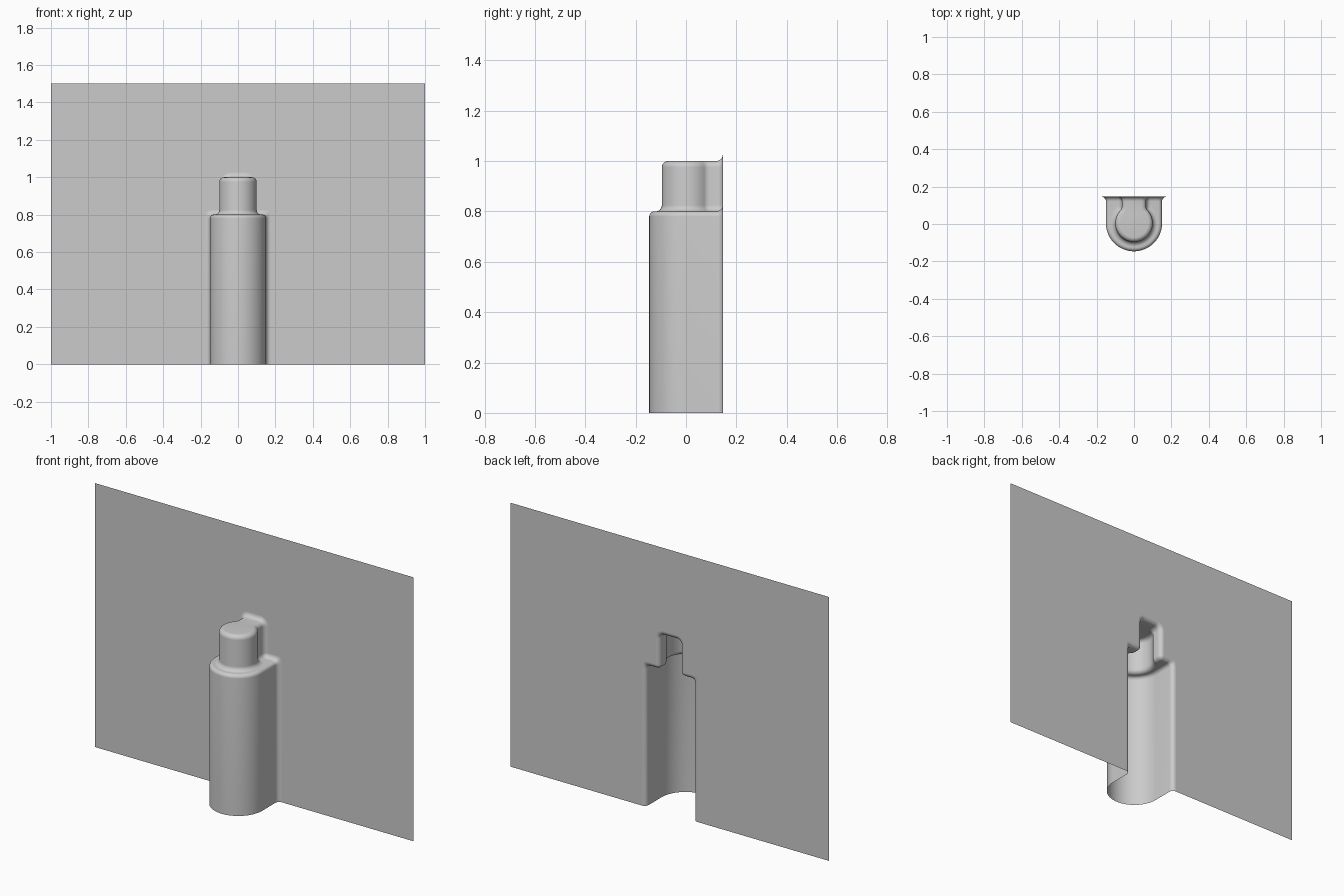
import bpy, bmesh
from math import sin, cos, pi, sqrt, atan2, radians

cube = bpy.data.objects.get("Cube")
if cube:
    bpy.data.objects.remove(cube)

WALL_Y, AXIS_Y = 0.146, 0.004     # wall plane and post axis
WALL_H, SHOULDER_Z, TOP_Z = 1.5, 0.8, 1.0
R_LOW, R_TOP, NECK = 0.15, 0.10, 0.065
FILLET = 0.025                    # blend into the wall and shoulder
ROUND_LOW, ROUND_TOP = 0.02, 0.025

grey = bpy.data.materials.new("plain_grey")
grey.use_nodes = True
grey.diffuse_color = (0.6, 0.6, 0.6, 1)
grey.node_tree.nodes["Principled BSDF"].inputs["Base Color"].default_value = (0.6, 0.6, 0.6, 1)


def ring(radius, neck, blend, z, tilt, mitre=False):
    """Horizontal slice: round front, blended neck, flare into the wall."""
    half = []
    cx = neck + blend
    h = sqrt(max((radius + blend) ** 2 - cx ** 2, 0))
    join = atan2(h, cx)
    for i in range(25):
        a = -pi / 2 + (join + pi / 2) * i / 24
        half.append((radius * cos(a), AXIS_Y + radius * sin(a), z))
    for i in range(1, 7):
        a = pi + join * (1 - i / 6)
        half.append((cx + blend * cos(a), AXIS_Y + h + blend * sin(a), z))
    nx, nz = cos(tilt), sin(tilt)
    stretch = 1 / max(nx, nz) if mitre else 1
    for i in range(9):
        a = pi / 2 * i / 8
        push = FILLET * (1 - cos(a)) * stretch
        half.append((neck + nx * push, WALL_Y - FILLET + FILLET * sin(a), z + nz * push))
    return [(-x, y, zz) for x, y, zz in reversed(half[1:])] + half


def low(inset, z, tilt):
    return ring(R_LOW - inset, R_LOW - inset, FILLET, z, tilt, True)


def high(inset, z, tilt):
    return ring(R_TOP - inset, NECK - inset, 0.03 + inset, z, tilt)


def finish(name, bm):
    bmesh.ops.remove_doubles(bm, verts=bm.verts, dist=0.0001)
    mesh = bpy.data.meshes.new(name)
    bm.to_mesh(mesh)
    bm.free()
    obj = bpy.data.objects.new(name, mesh)
    bpy.context.collection.objects.link(obj)
    mesh.materials.append(grey)
    return obj


# Slices of the stepped post, from the floor to the top
arc = [pi / 2 * i / 8 for i in range(9)]
slices = [low(0, 0, 0)]
slices += [low(ROUND_LOW * (1 - cos(a)), SHOULDER_Z - ROUND_LOW * (1 - sin(a)), a) for a in arc]
slices += [high(-FILLET * (1 - sin(a)), SHOULDER_Z + FILLET * (1 - cos(a)), pi / 2 - a) for a in arc]
slices += [high(ROUND_TOP * (1 - cos(a)), TOP_Z - ROUND_TOP * (1 - sin(a)), a) for a in arc]

# Hollow post shell, open at the back and bottom
bm = bmesh.new()
rows = [[bm.verts.new(p) for p in s] for s in slices]
n = len(rows[0])
for lower, upper in zip(rows, rows[1:]):
    for i in range(n - 1):
        bm.faces.new((lower[i], lower[i + 1], upper[i + 1], upper[i]))
# Flat cap, running back into the wall
cap = rows[-1]
for i in range(n // 2 - 1):
    bm.faces.new((cap[i], cap[i + 1], cap[n - 2 - i], cap[n - 1 - i]))
mid = n // 2
bm.faces.new((cap[mid - 1], cap[mid], cap[mid + 1]))
post = finish("stepped_post", bm)

# Thin wall with a notch matching the back edge of the post
bm = bmesh.new()
outline = [(-1, WALL_Y, 0)] + [s[0] for s in slices] + [s[-1] for s in reversed(slices)]
outline += [(1, WALL_Y, 0), (1, WALL_Y, WALL_H), (-1, WALL_Y, WALL_H)]
bm.faces.new([bm.verts.new(p) for p in outline])
wall = finish("back_wall", bm)

# Smooth shading on the post
bpy.ops.object.select_all(action='DESELECT')
post.select_set(True)
bpy.context.view_layer.objects.active = post
bpy.ops.object.shade_smooth_by_angle(angle=radians(40))
